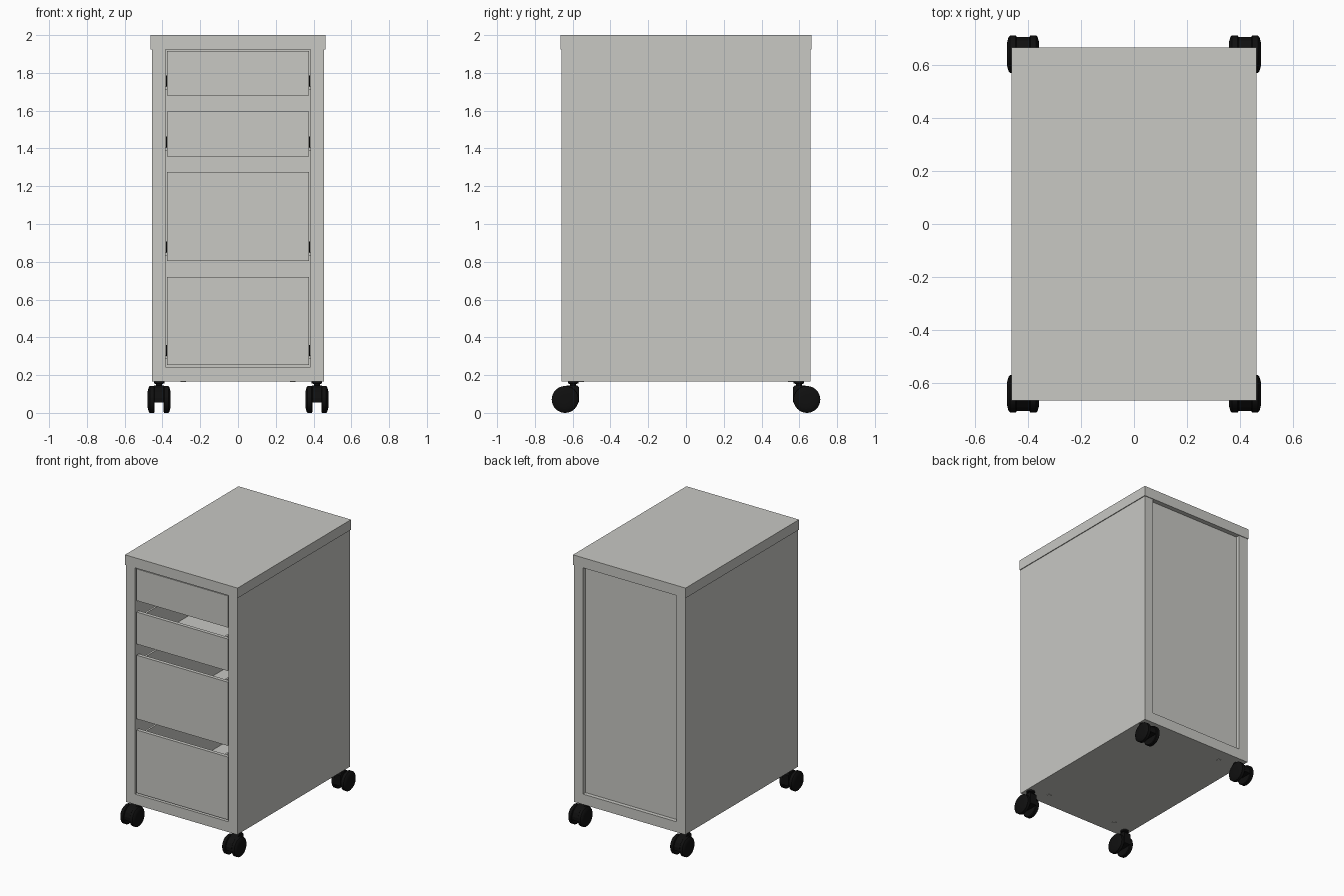
import bpy, bmesh, math
from mathutils import Matrix

if "Cube" in bpy.data.objects:
    bpy.data.objects.remove(bpy.data.objects["Cube"])


def material(name, rgb):
    m = bpy.data.materials.new(name)
    m.diffuse_color = (*rgb, 1)
    m.use_nodes = True
    m.node_tree.nodes["Principled BSDF"].inputs["Base Color"].default_value = m.diffuse_color
    return m


GREY = material("painted_grey_metal", (0.58, 0.58, 0.55))
BLACK = material("black_plastic", (0.005, 0.005, 0.005))


def finish(name, bm, mat, smooth=False):
    bmesh.ops.recalc_face_normals(bm, faces=bm.faces)
    mesh = bpy.data.meshes.new(name)
    bm.to_mesh(mesh)
    bm.free()
    mesh.materials.append(mat)
    ob = bpy.data.objects.new(name, mesh)
    bpy.context.collection.objects.link(ob)
    if smooth:
        bpy.ops.object.select_all(action='DESELECT')
        bpy.context.view_layer.objects.active = ob
        ob.select_set(True)
        bpy.ops.object.shade_smooth_by_angle(angle=math.radians(35))
    return ob


def add_box(bm, x, y, z):
    """Box from three (low, high) ranges."""
    c = [(a + b) / 2 for a, b in (x, y, z)]
    s = [abs(b - a) for a, b in (x, y, z)]
    bmesh.ops.create_cube(bm, size=1, matrix=Matrix.Translation(c) @ Matrix.Diagonal((*s, 1)))


def boxes(name, mat, *ranges):
    bm = bmesh.new()
    for r in ranges:
        add_box(bm, *r)
    return finish(name, bm, mat)


def lathe(name, mat, profile, origin, axis, n=32):
    """Revolve (along-axis, radius) points around the x or z axis."""
    bm = bmesh.new()
    rings = []
    for h, r in profile:
        ring = []
        for i in range(n):
            a = 2 * math.pi * i / n
            u, v = r * math.cos(a), r * math.sin(a)
            p = (h, u, v) if axis == 'x' else (u, v, h)
            ring.append(bm.verts.new([o + q for o, q in zip(origin, p)]))
        rings.append(ring)
    for a, b in zip(rings, rings[1:]):
        for i in range(n):
            j = (i + 1) % n
            bm.faces.new((a[i], a[j], b[j], b[i]))
    bm.faces.new(rings[0])
    bm.faces.new(rings[-1])
    return finish(name, bm, mat, True)


# Cabinet shell
boxes("top_panel", GREY, ((-.462, .462), (-.665, .665), (1.925, 2)))
for side, s in (("left", -1), ("right", 1)):
    boxes(side + "_side_panel", GREY, ((s * .383, s * .456), (-.66, .66), (.167, 1.926)))
boxes("base_panel", GREY, ((-.383, .383), (-.66, .66), (.167, .244)))
boxes("back_panel", GREY, ((-.383, .383), (.615, .63), (.244, 1.925)))

# Drawers: front plate and an open box behind it
W, T = .335, .015
for k, (z0, z1) in enumerate(((1.68, 1.915), (1.358, 1.595), (.803, 1.275), (.254, .72)), 1):
    boxes(f"drawer_front_{k}", GREY, ((-.375, .375), (-.655, -.628), (z0, z1)))
    top = z1 - .008
    boxes(f"drawer_box_{k}", GREY,
          ((-W, W), (-.628, .59), (z0 + .005, z0 + .02)),
          ((-W, -W + T), (-.628, .59), (z0 + .02, top)),
          ((W - T, W), (-.628, .59), (z0 + .02, top)),
          ((-W + T, W - T), (.575, .59), (z0 + .02, top)))
    # runners and rollers between drawer and side panel
    for side, s in (("left", -1), ("right", 1)):
        boxes(f"drawer_runner_{side}_{k}", GREY,
              ((s * W, s * .383), (-.60, .58), (z0 + .03, z0 + .05)))
        lathe(f"drawer_roller_{side}_{k}", BLACK, [(-.008, .03), (.008, .03)],
              (s * .374, -.59, z0 + .075), 'x', 20)

# Casters with twin wheels, swivelled outwards
HOOD = [(.567, .055), (.567, .135), (.577, .146), (.625, .146), (.665, .132),
        (.692, .108), (.704, .08), (.704, .055)]
for fb, sy in (("front", -1), ("back", 1)):
    for lr, sx in (("left", -1), ("right", 1)):
        tag, cx = f"{fb}_{lr}", sx * .418
        for d in (-1, 1):
            lathe(f"caster_wheel_{tag}_{'inner' if d * sx < 0 else 'outer'}", BLACK,
                  [(d * .024, .066), (d * .028, .071), (d * .049, .071),
                   (d * .055, .064), (d * .06, .045), (d * .061, .02)],
                  (cx, sy * .64, .071), 'x')
        bm = bmesh.new()
        f = bm.faces.new([bm.verts.new((cx - .026, sy * y, z)) for y, z in HOOD])
        ext = bmesh.ops.extrude_face_region(bm, geom=[f])
        bmesh.ops.translate(bm, vec=(.052, 0, 0),
                            verts=[v for v in ext["geom"] if isinstance(v, bmesh.types.BMVert)])
        finish(f"caster_hood_{tag}", bm, BLACK)
        lathe(f"caster_stem_{tag}", BLACK,
              [(.13, .016), (.153, .016), (.156, .028), (.167, .028)],
              (cx, sy * .598, 0), 'z', 24)
        # small round plug under the base
        lathe(f"base_plug_{tag}", GREY, [(.164, .015), (.168, .015)],
              (sx * .29, sy * .555, 0), 'z', 20)
